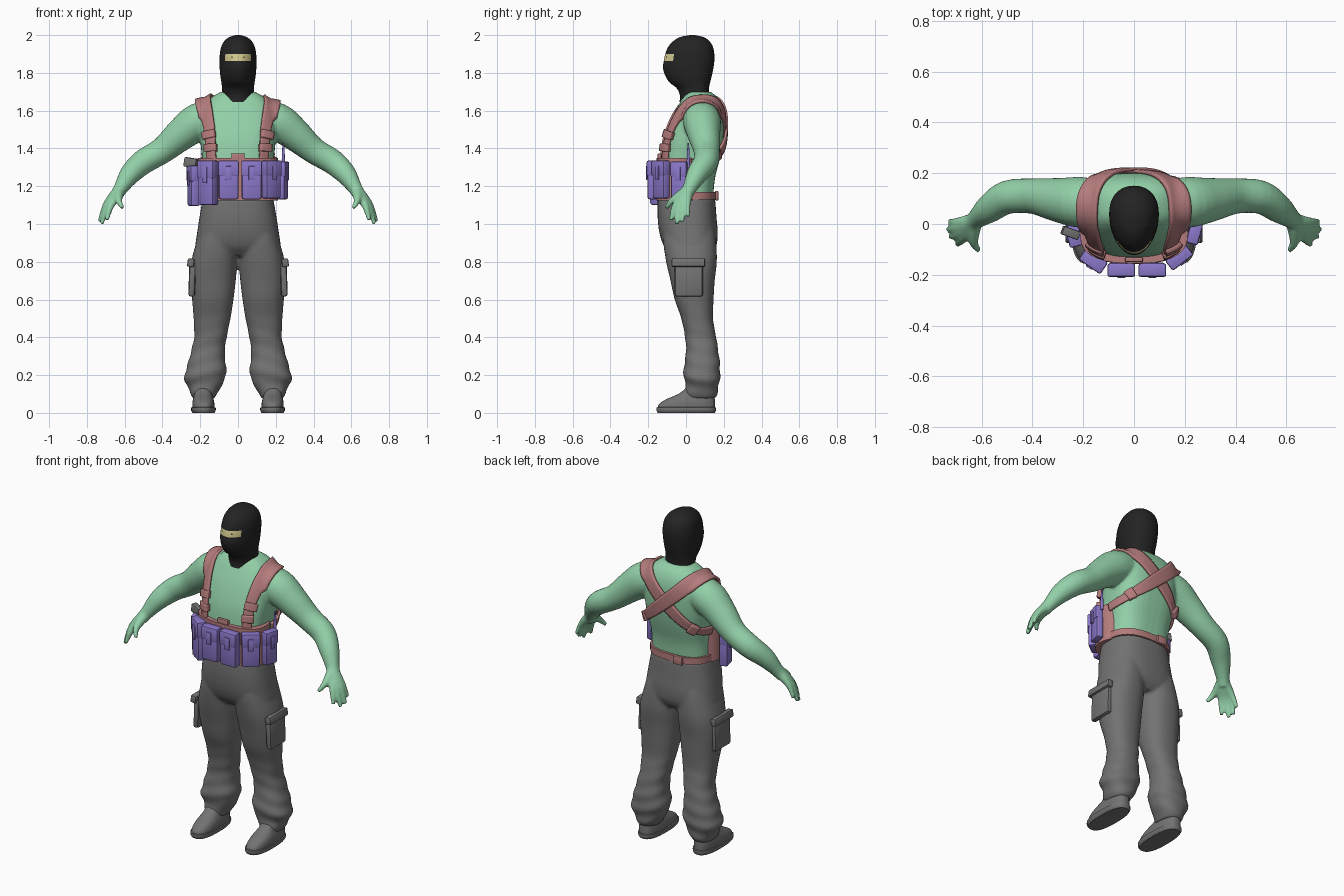
import bpy, bmesh, math
from mathutils import Vector, Matrix

if "Cube" in bpy.data.objects:
    bpy.data.objects.remove(bpy.data.objects["Cube"])


def material(name, r, g, b):
    m = bpy.data.materials.new(name)
    m.use_nodes = True
    m.diffuse_color = (r, g, b, 1)
    m.node_tree.nodes["Principled BSDF"].inputs["Base Color"].default_value = (r, g, b, 1)
    return m


GREEN = material("shirt green", .29, .63, .39)
GREY = material("trouser grey", .17, .17, .17)
BLACK = material("hood black", .017, .017, .017)
RED = material("webbing red", .46, .2, .2)
PURPLE = material("pouch purple", .26, .19, .6)
YELLOW = material("eye opening yellow", .66, .6, .28)


def spline(rows, n):
    """Catmull-Rom interpolation of tuples."""
    out, last = [], len(rows) - 1
    for i in range(last):
        quad = (rows[max(i - 1, 0)], rows[i], rows[i + 1], rows[min(i + 2, last)])
        for j in range(n):
            t = j / n
            out.append(tuple(b + .5 * t * (c - a + t * (2*a - 5*b + 4*c - d + t * (3*b - a - 3*c + d)))
                             for a, b, c, d in zip(*quad)))
    return out + [rows[last]]


def skin(bm, rings, closed=True):
    """Bridge successive rings, with end caps when closed."""
    vs = [[bm.verts.new(p) for p in ring] for ring in rings]
    n = len(vs[0])
    for a, b in zip(vs, vs[1:]):
        for i in range(n if closed else n - 1):
            k = (i + 1) % n
            bm.faces.new((a[i], a[k], b[k], b[i]))
    if closed:
        bm.faces.new(vs[0])
        bm.faces.new(vs[-1])


def loft(bm, rows, side=1, p=2.3, egg=0, fold=0, n=4, seg=40):
    """Stack of horizontal superellipses; rows are z, x0, x1, y0, y1."""
    rings = []
    for z, x0, x1, y0, y1 in spline(rows, n):
        ring = []
        for i in range(seg):
            t = math.tau * i / seg
            s, c = math.sin(t), math.cos(t)
            f = 1 + fold * math.sin(z * 70 + 2 * s + c) * max(0, min(1, 3 * (.55 - z)))
            u = math.copysign(abs(s) ** (2 / p), s) * f * (1 + egg * c)
            v = math.copysign(abs(c) ** (2 / p), c) * f
            ring.append((side * ((x0 + x1) / 2 + u * (x1 - x0) / 2), (y0 + y1) / 2 + v * (y1 - y0) / 2, z))
        rings.append(ring)
    skin(bm, rings)


def tube(bm, rows, side=1, n=4, seg=16):
    """Round limb along a path; rows are x, y, z, radius."""
    rows = spline(rows, n)
    pts = [Vector(r[:3]) for r in rows]
    rings = []
    for i, (c, row) in enumerate(zip(pts, rows)):
        d = pts[min(i + 1, len(pts) - 1)] - pts[max(i - 1, 0)]
        a = d.cross(Vector((0, 1, 0))).normalized()
        b = d.cross(a).normalized()
        ring = [c + row[3] * (a * math.cos(t) + b * math.sin(t))
                for t in (math.tau * k / seg for k in range(seg))]
        rings.append([(side * q.x, q.y, q.z) for q in ring])
    skin(bm, rings)


def finish(name, bm, *mats, fuse=0, angle=40):
    bmesh.ops.recalc_face_normals(bm, faces=bm.faces)
    me = bpy.data.meshes.new(name)
    bm.to_mesh(me)
    bm.free()
    for m in mats:
        me.materials.append(m)
    me.shade_smooth()
    ob = bpy.data.objects.new(name, me)
    bpy.context.scene.collection.objects.link(ob)
    if fuse:
        mod = ob.modifiers.new("fuse", "REMESH")
        mod.mode, mod.voxel_size, mod.use_smooth_shade = "VOXEL", fuse, True
        mod = ob.modifiers.new("soften", "SMOOTH")
        mod.factor, mod.iterations = .5, 4
    else:
        me.set_sharp_from_angle(angle=math.radians(angle))
    return ob


def box(name, loc, size, mat, yaw=0, bevel=.008, tilt=0):
    bm = bmesh.new()
    rot = Matrix.Rotation(math.radians(yaw), 4, "Z") @ Matrix.Rotation(math.radians(tilt), 4, "Y")
    bmesh.ops.create_cube(bm, size=1, matrix=Matrix.Translation(loc) @ rot @ Matrix.Diagonal((*size, 1)))
    bmesh.ops.bevel(bm, geom=bm.edges[:], offset=bevel, segments=2, affect="EDGES", profile=.5)
    return finish(name, bm, mat)


# Shirt, arms and hands fused into one skin
bm = bmesh.new()
loft(bm, [(z, -w, w, y0, y1) for z, w, y0, y1 in (
    (1.08, .175, -.13, .14), (1.16, .18, -.135, .145), (1.25, .18, -.135, .155),
    (1.35, .19, -.13, .18), (1.45, .2, -.115, .197), (1.55, .2, -.08, .2),
    (1.62, .18, -.045, .19), (1.67, .14, -.015, .165), (1.7, .09, .01, .13))], p=2.8)
wrist = (.63, .01, 1.175, .034)
digits = (((.672, -.055, 1.1, .019), (.695, -.08, 1.02, .011)),
          ((.69, -.038, 1.095, .019), (.722, -.05, 1, .011)),
          ((.698, -.015, 1.1, .019), (.733, -.02, 1.01, .011)),
          ((.694, .008, 1.11, .018), (.728, .012, 1.04, .01)),
          ((.632, -.07, 1.125, .019), (.61, -.105, 1.085, .011)))
for s in (1, -1):
    tube(bm, [(.1, .08, 1.57, .09), (.21, .085, 1.54, .1), (.3, .095, 1.475, .087), (.4, .11, 1.39, .07),
              (.5, .105, 1.33, .066), (.57, .06, 1.265, .056), (.62, .02, 1.19, .038),
              (.645, 0, 1.15, .034)], s, seg=24)
    for knuckle, tip in digits:
        tube(bm, [wrist, knuckle, tip], s)
shirt = finish("shirt_and_arms", bm, GREEN, fuse=.008)

# Trousers: pelvis and two legs
bm = bmesh.new()
loft(bm, [(z, -w, w, y0, y1) for z, w, y0, y1 in (
    (.83, .2, -.07, .13), (.88, .225, -.115, .16), (.95, .217, -.14, .168),
    (1.03, .205, -.15, .162), (1.1, .193, -.15, .157), (1.135, .187, -.147, .153))], p=2.5)
for s in (1, -1):
    loft(bm, [(.075, .125, .235, 0, .15), (.1, .11, .25, -.005, .165), (.14, .09, .268, 0, .172),
              (.19, .065, .285, -.012, .18), (.25, .064, .268, -.01, .18), (.32, .07, .25, 0, .172),
              (.4, .06, .232, -.005, .16), (.5, .04, .235, -.025, .143), (.6, .024, .243, -.06, .146),
              (.7, .012, .252, -.082, .152), (.8, .004, .247, -.105, .163),
              (.9, .004, .222, -.12, .16), (.97, .02, .2, -.12, .15)], s, fold=.035, n=6)
finish("trousers", bm, GREY, fuse=.009)

# Cargo pockets and shoes
for s, tag in ((1, "left"), (-1, "right")):
    box(tag + "_cargo_pocket", (s * .243, .015, .705), (.035, .15, .18), GREY, bevel=.014, tilt=-s * 2)
    box(tag + "_pocket_flap", (s * .25, .012, .795), (.036, .175, .045), GREY, bevel=.008, tilt=-s * 8)
    bm = bmesh.new()
    loft(bm, [(0, .125, .24, -.15, .152), (.012, .118, .248, -.156, .158), (.028, .118, .248, -.156, .158),
              (.03, .124, .242, -.15, .154), (.05, .125, .242, -.14, .154), (.075, .13, .238, -.1, .152),
              (.1, .137, .232, -.04, .15), (.14, .142, .228, .01, .148)], s, p=2.6, n=2)
    finish(tag + "_shoe", bm, GREY)

# Hood with a painted eye opening
bm = bmesh.new()
loft(bm, [(z, -w, w, y0, y1) for z, w, y0, y1 in (
    (1.645, .088, -.035, .125), (1.68, .083, -.032, .122), (1.72, .083, -.05, .122),
    (1.75, .087, -.088, .128), (1.79, .093, -.112, .138), (1.83, .096, -.122, .146),
    (1.864, .096, -.117, .15), (1.9, .095, -.11, .15), (1.94, .087, -.093, .142),
    (1.97, .07, -.065, .122), (1.99, .045, -.03, .092), (2, .012, .02, .045))], p=2.1, egg=.17, seg=56)
for f in bm.faces:
    c = f.calc_center_median()
    f.material_index = int(1.864 < c.z < 1.9 and c.y < 0 and abs(c.x) < .068)
finish("hood", bm, BLACK, YELLOW, angle=60)
for s, tag in ((1, "left"), (-1, "right")):
    box(tag + "_pupil", (s * .03, -.101, 1.882), (.012, .009, .011), BLACK, yaw=s * 35, bevel=.003)


def ribbon(name, rows, thick, lift, side):
    """Webbing laid on the shirt; rows are x, y, z, width."""
    rows = spline(rows, 6)
    pts = [Vector(r[:3]) for r in rows]
    strips = []
    for i, (q, row) in enumerate(zip(pts, rows)):
        d = pts[min(i + 1, len(pts) - 1)] - pts[max(i - 1, 0)]
        out = q - Vector((q.x * .3, .06, min(q.z, 1.45)))
        a = d.cross(out).normalized() * row[3] / 2
        strips.append([(side * v.x, v.y, v.z) for v in (q + a * k / 3 for k in range(-3, 4))])
    bm = bmesh.new()
    skin(bm, strips, closed=False)
    ob = finish(name, bm, RED)
    mod = ob.modifiers.new("lay", "SHRINKWRAP")
    mod.target, mod.offset = shirt, lift
    mod.wrap_method, mod.wrap_mode = "NEAREST_SURFACEPOINT", "ABOVE_SURFACE"
    mod = ob.modifiers.new("thickness", "SOLIDIFY")
    mod.thickness, mod.offset = thick, 0
    return ob


# Shoulder straps crossing on the back, with buckles
for s, tag, lift in ((1, "left", .008), (-1, "right", .016)):
    ribbon(tag + "_strap", [
        (.145, -.125, 1.33, .06), (.15, -.12, 1.42, .06), (.16, -.1, 1.51, .07), (.175, -.05, 1.59, .082),
        (.188, .03, 1.66, .085), (.175, .13, 1.665, .085), (.1, .2, 1.59, .085), (0, .215, 1.5, .08),
        (-.1, .2, 1.41, .065), (-.18, .14, 1.345, .045), (-.2, .03, 1.32, .045)], .014, lift, s)
    ribbon(tag + "_upper_buckle", [(.158, -.11, 1.455, .075), (.162, -.1, 1.495, .078)], .034, .015, s)
    ribbon(tag + "_lower_buckle", [(.148, -.12, 1.385, .072), (.15, -.12, 1.425, .07)], .034, .015, s)
    ribbon(tag + "_side_buckle", [(.14, .17, 1.375, .06), (.172, .145, 1.35, .055)], .03, .016, s)

# Waist belt and chest panel
for name, rows in (
        ("belt", [(1.13, -.193, .193, -.152, .16), (1.17, -.193, .193, -.152, .16)]),
        ("chest_panel", [(1.125, -.212, .212, -.157, .08), (1.35, -.212, .212, -.155, .08)])):
    bm = bmesh.new()
    loft(bm, rows, p=2.6, n=1, seg=48)
    finish(name, bm, RED)
box("panel_tab", (0, -.14, 1.352), (.07, .02, .045), RED, bevel=.005)
box("belt_clip", (-.06, .162, 1.15), (.06, .02, .05), RED, bevel=.005)

# Pouches around the panel: x, y, yaw, width, depth, bottom, top
pouches = {"centre_right": (-.05, -.178, 0, .105, .052, 1.13, 1.335),
           "centre_left": (.072, -.178, 0, .105, .052, 1.13, 1.335),
           "front_right": (-.158, -.143, -35, .1, .055, 1.1, 1.335),
           "front_left": (.176, -.13, 38, .1, .05, 1.135, 1.335),
           "side_right": (-.234, -.045, -75, .085, .052, 1.095, 1.31),
           "side_left": (.236, -.035, 75, .085, .045, 1.13, 1.33)}
for tag, (x, y, yaw, w, d, z0, z1) in pouches.items():
    a = math.radians(yaw)
    nx, ny = math.sin(a), -math.cos(a)
    h = z1 - z0
    box(tag + "_pouch", (x, y, (z0 + z1) / 2), (w, d, h), PURPLE, yaw, .012)
    box(tag + "_flap", (x + nx * .004, y + ny * .004, z1 - h * .2), (w * 1.04, d, h * .4), PURPLE, yaw, .008)
    f = d / 2 + .005
    box(tag + "_fastener", (x + nx * f, y + ny * f, z1 - h * .32), (w * .3, .008, h * .36), PURPLE, yaw, .003)

# Radio aerial and side tool
bm = bmesh.new()
tube(bm, [(.24, .012, 1.3, .009), (.24, .012, 1.36, .008), (.24, .012, 1.43, .004)], n=2, seg=10)
finish("aerial", bm, PURPLE)
box("tool_handle", (-.25, -.035, 1.325), (.07, .035, .05), GREY, -20, .006, 8)
